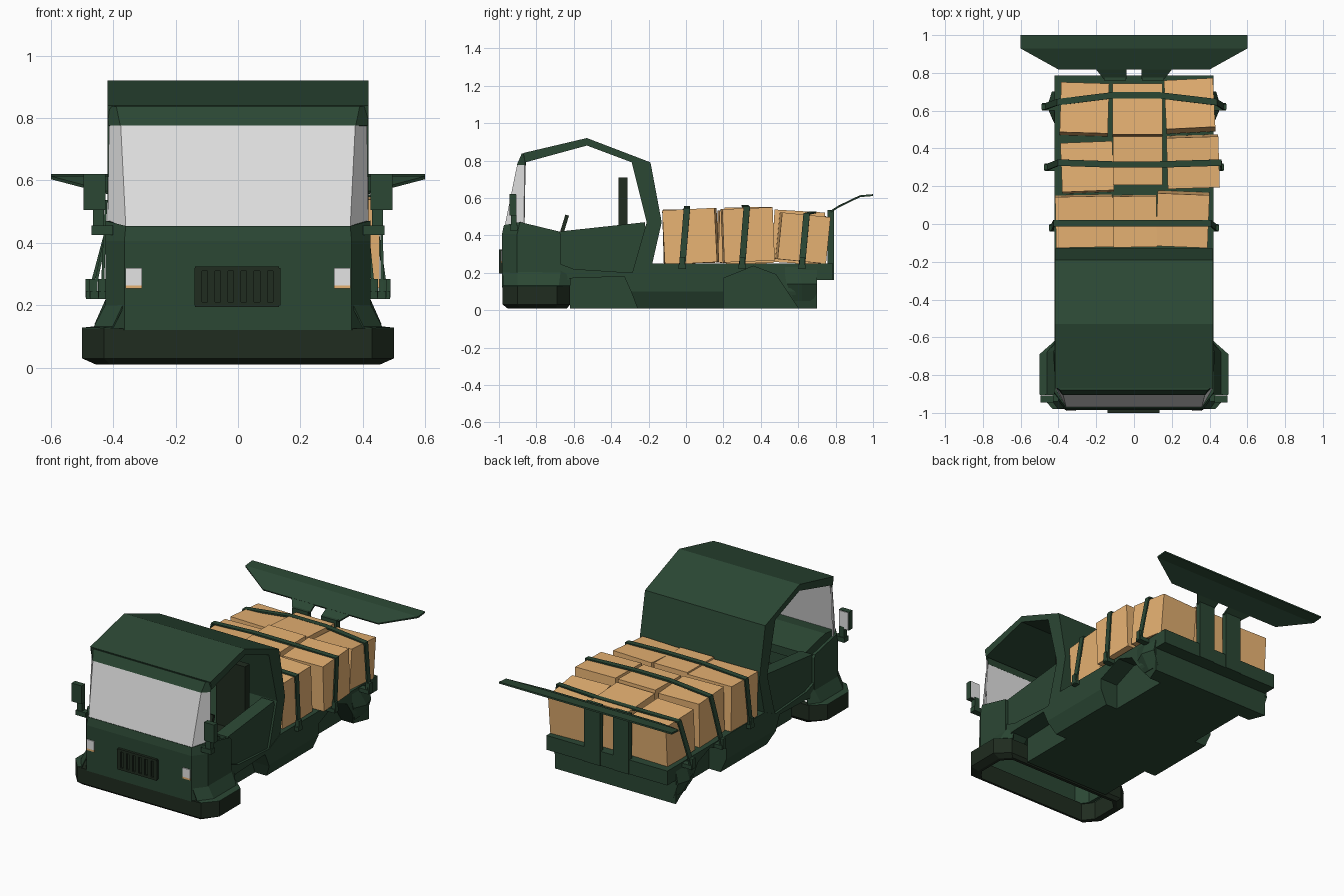
import bpy, bmesh
from mathutils import Matrix, Vector

cube = bpy.data.objects.get("Cube")
if cube:
    bpy.data.objects.remove(cube, do_unlink=True)


def material(name, rgb):
    m = bpy.data.materials.new(name)
    m.use_nodes = True
    m.diffuse_color = (*rgb, 1)
    bsdf = next(n for n in m.node_tree.nodes if n.type == 'BSDF_PRINCIPLED')
    bsdf.inputs["Base Color"].default_value = (*rgb, 1)
    bsdf.inputs["Roughness"].default_value = 0.8
    return m


GREEN = material("forest green", (0.024, 0.063, 0.034))
DARK = material("dark olive", (0.014, 0.025, 0.014))
GLASS = material("pale grey", (0.77, 0.77, 0.77))
CARTON = material("cardboard", (0.84, 0.47, 0.18))
SIDES = (("left", 1), ("right", -1))


def finish(bm, name, mat, thick=0):
    bmesh.ops.recalc_face_normals(bm, faces=bm.faces[:])
    me = bpy.data.meshes.new(name)
    bm.to_mesh(me)
    bm.free()
    me.materials.append(mat)
    ob = bpy.data.objects.new(name, me)
    bpy.context.collection.objects.link(ob)
    if thick:
        mod = ob.modifiers.new("Thickness", 'SOLIDIFY')
        mod.thickness = thick
        mod.offset = 0
    return ob


def box(name, mat, x, y, z, tilt=(0, 0)):
    """Box from ranges, tilted about x and z around its centre."""
    bm = bmesh.new()
    r = (x, y, z)
    centre = Vector([(a + b) / 2 for a, b in r])
    m = (Matrix.Translation(centre) @ Matrix.Rotation(tilt[1], 4, 'Z')
         @ Matrix.Rotation(tilt[0], 4, 'X')
         @ Matrix.Diagonal([abs(b - a) for a, b in r] + [1]))
    bmesh.ops.create_cube(bm, size=1, matrix=m)
    return finish(bm, name, mat)


def prism(name, mat, profile, x0, x1, tuck=0):
    """Side profile (y, z) extruded across x; tuck pulls the lower edge inward."""
    bm = bmesh.new()
    a, b = [[bm.verts.new((x, y, z)) for y, z in profile] for x in (x0, x1)]
    bm.faces.new(a)
    bm.faces.new(b)
    for i in range(len(a)):
        bm.faces.new((a[i - 1], a[i], b[i], b[i - 1]))
    if tuck:
        bm.normal_update()
        bmesh.ops.bisect_plane(bm, geom=bm.verts[:] + bm.edges[:] + bm.faces[:],
                               plane_co=(0, 0, 0.1), plane_no=(0, 0, 1))
        for v in bm.verts:
            if v.co.z < 0.05 and v.co.y < 0.65 and abs(v.co.x - x1) < 0.001:
                v.co.x -= tuck
    return finish(bm, name, mat)


def loft(name, mat, rows, closed=False, ring=False, thick=0):
    """Skin between rows of points."""
    bm = bmesh.new()
    vs = [[bm.verts.new(p) for p in row] for row in rows]
    pairs = list(zip(vs, vs[1:])) + ([(vs[-1], vs[0])] if ring else [])
    for a, b in pairs:
        for i in range(0 if closed else 1, len(a)):
            bm.faces.new((a[i - 1], a[i], b[i], b[i - 1]))
    return finish(bm, name, mat, thick)


def mirrored(points, z=None):
    """Left-half points completed across x; z sets one height for plan points."""
    full = [(*p, z) if z is not None else p for p in points]
    return full + [(-px, py, pz) for px, py, pz in reversed(full)]


# Chassis: central spine plus sides with notched arches
prism("chassis_spine", GREEN, [(-.62, .01), (.7, .01), (.7, .25), (-.18, .25),
                               (-.29, .19), (-.62, .2)], -.3, .3)
arches = [(-.68, .12), (-.62, .17), (-.33, .18), (-.29, .09), (-.26, .01), (.2, .01),
          (.2, .17), (.36, .235), (.48, .19), (.6, .01), (.7, .01), (.7, .25),
          (-.18, .25), (-.29, .2), (-.6, .22), (-.68, .25)]
door = [(-.68, .22), (-.6, .2), (-.28, .19), (-.21, .36), (-.22, .47), (-.68, .42)]
for side, s in SIDES:
    prism(side + "_chassis_side", GREEN, arches, s * .3, s * .42, s * .04)
    prism(side + "_door", GREEN, door, s * .32, s * .405)
    loft(side + "_rear_flare", GREEN,
         [[(s * .41, y, .24) for y in (.52, .6, .7)],
          [(s * x, y, .14) for x, y in ((.42, .54), (.455, .62), (.43, .7))],
          [(s * .4, y, .05) for y in (.58, .62, .7)]], thick=.01)
box("tail_block", GREEN, (-.42, .42), (.7, .785), (.16, .25))

# Bumper ring around the open underside of the nose
outer = [(.43, -.98), (.5, -.9), (.5, -.69), (.42, -.62)]
lower = [(.41, -.955), (.455, -.885), (.455, -.695), (.4, -.635)]
inner = [(.385, -.94), (.435, -.875), (.435, -.705), (.38, -.655)]
loft("bumper", DARK, [mirrored(inner, .01), mirrored(lower, .01), mirrored(outer, .03),
                      mirrored(outer, .125), mirrored(inner, .125)], closed=True, ring=True)

# Nose walls, fender slopes and dashboard
nose = [(.36, -.975), (.415, -.9), (.415, -.67)]
loft("nose", GREEN, [mirrored(nose[::-1], .12), mirrored(nose[::-1], .405),
                     mirrored([(.41, -.68, .42), (.415, -.885, .47), (.355, -.965, .452)])],
     thick=.02)
ledge = [(.4, -.978), (.46, -.9), (.46, -.68), (.41, -.62)]
fender = [(.36, -.975), (.415, -.9), (.415, -.67), (.4, -.62)]
for side, s in SIDES:
    loft(side + "_fender", GREEN, [[(s * x, y, z) for x, y in plan] for plan, z in
                                   ((outer, .125), (ledge, .13), (fender, .215))], thick=.006)
prism("dashboard", GREEN, [(-.96, .45), (-.88, .46), (-.68, .41), (-.68, .36), (-.96, .36)],
      -.35, .35)

# Cab roof and back wall as one bent shell, with a chamfered header over the glass
prism("cab_shell", GREEN,
      [(-.87, .84), (-.53, .92), (-.19, .79), (-.13, .47), (-.18, .25),
       (-.29, .19), (-.21, .47), (-.29, .79), (-.53, .88), (-.86, .79)], -.418, .418)
loft("roof_header", GREEN, [mirrored([(.412, -.858), (.376, -.9)], .775),
                            mirrored([(.414, -.858), (.388, -.874)], .836)], thick=.01)
loft("windscreen", GLASS,
     [mirrored([(.415, -.865), (.358, -.965)], .452),
      mirrored([(.41, -.86), (.374, -.899)], .778)], thick=.008)

# Cab interior
for side, s in SIDES:
    box(side + "_seat_back", DARK, (s * .1, s * .3), (-.36, -.312), (.2, .71))
    box(side + "_seat_base", DARK, (s * .1, s * .3), (-.55, -.33), (.2, .3))
box("steering_wheel", DARK, (.13, .28), (-.66, -.64), (.41, .51), (-.3, 0))

# Grille with upright bars
box("grille_plate", DARK, (-.138, .132), (-.99, -.972), (.197, .325))
for z in (.2, .315):
    box("grille_rail", DARK, (-.138, .132), (-1, -.985), (z - .005, z + .01))
for i in range(7):
    x = -.128 + i * .042
    box("grille_bar", DARK, (x - .012, x + .012), (-1, -.985), (.2, .32))

# Headlights and door mirrors
for side, s in SIDES:
    box(side + "_headlight", GLASS, (s * .308, s * .36), (-.99, -.96), (.264, .32))
    box(side + "_indicator", CARTON, (s * .308, s * .36), (-.99, -.96), (.253, .264))
    box(side + "_mirror_arm", GREEN, (s * .4, s * .47), (-.94, -.9), (.425, .455))
    box(side + "_mirror_post", GREEN, (s * .43, s * .465), (-.935, -.905), (.45, .52))
    box(side + "_mirror_head", GREEN, (s * .425, s * .495), (-.945, -.91), (.505, .62))
    box(side + "_mirror_glass", GLASS, (s * .428, s * .492), (-.911, -.906), (.508, .617))

# Cargo: x range, y range, z range, tilt
cargo = [((-.415, -.11), (-.12, .15), (.25, .53), (.03, .02)),
         ((-.11, .12), (-.12, .15), (.25, .54), (.02, .01)),
         ((.12, .395), (-.115, .165), (.25, .54), (.05, -.04)),
         ((-.385, -.11), (.17, .43), (.25, .53), (-.03, .04)),
         ((-.11, .15), (.21, .465), (.25, .55), (.02, 0)),
         ((.175, .45), (.195, .465), (.26, .545), (.04, .03)),
         ((-.39, -.135), (.475, .74), (.25, .51), (-.06, -.03)),
         ((-.115, .15), (.465, .735), (.25, .53), (-.06, 0)),
         ((.165, .425), (.495, .755), (.26, .51), (-.1, .05))]
for x, y, z, tilt in cargo:
    box("cargo_box", CARTON, x, y, z, tilt)

# Straps over the cargo, hooked to the chassis: end y, middle y, hook x, shoulder x, height
for y, mid, reach, left, right, top in ((-.02, .005, .435, .405, .423, .543),
                                        (.3, .31, .462, .46, .4, .55),
                                        (.62, .7, .475, .437, .405, .515)):
    side_y = y + .025
    path = [(reach, y, .24), (left, side_y, top), (.13, (side_y + 2 * mid) / 3, top + .008),
            (-.11, (side_y + 2 * mid) / 3, top + .008), (-right, side_y, top - .01),
            (-reach, y, .24)]
    loft("cargo_strap", GREEN, [[(px, py + d, pz) for px, py, pz in path]
                                for d in (-.017, .017)], thick=.01)
    for side, s in SIDES:
        box(side + "_strap_hook", GREEN, (s * .4, s * (reach + .012)), (y - .02, y + .02),
            (.22, .245))
        box(side + "_strap_buckle", GREEN, (s * (reach - .012), s * (reach + .014)),
            (y - .014, y + .014), (.225, .285))

# Rear wing on two posts
rise = {1: .615, .93: .609, .82: .556, .77: .525}
for side, s in SIDES:
    box(side + "_wing_post", GREEN, (s * .045, s * .155), (.757, .79), (.16, .535))
    loft(side + "_wing_tongue", GREEN, [[(s * .04, y, rise[y]), (s * x, y, rise[y])]
                                        for x, y in ((.2, .82), (.16, .77))], thick=.01)
loft("rear_wing", GREEN, [[(-x, y, rise[y]), (x, y, rise[y])]
                          for x, y in ((.6, 1), (.6, .93), (.4, .82))], thick=.01)
